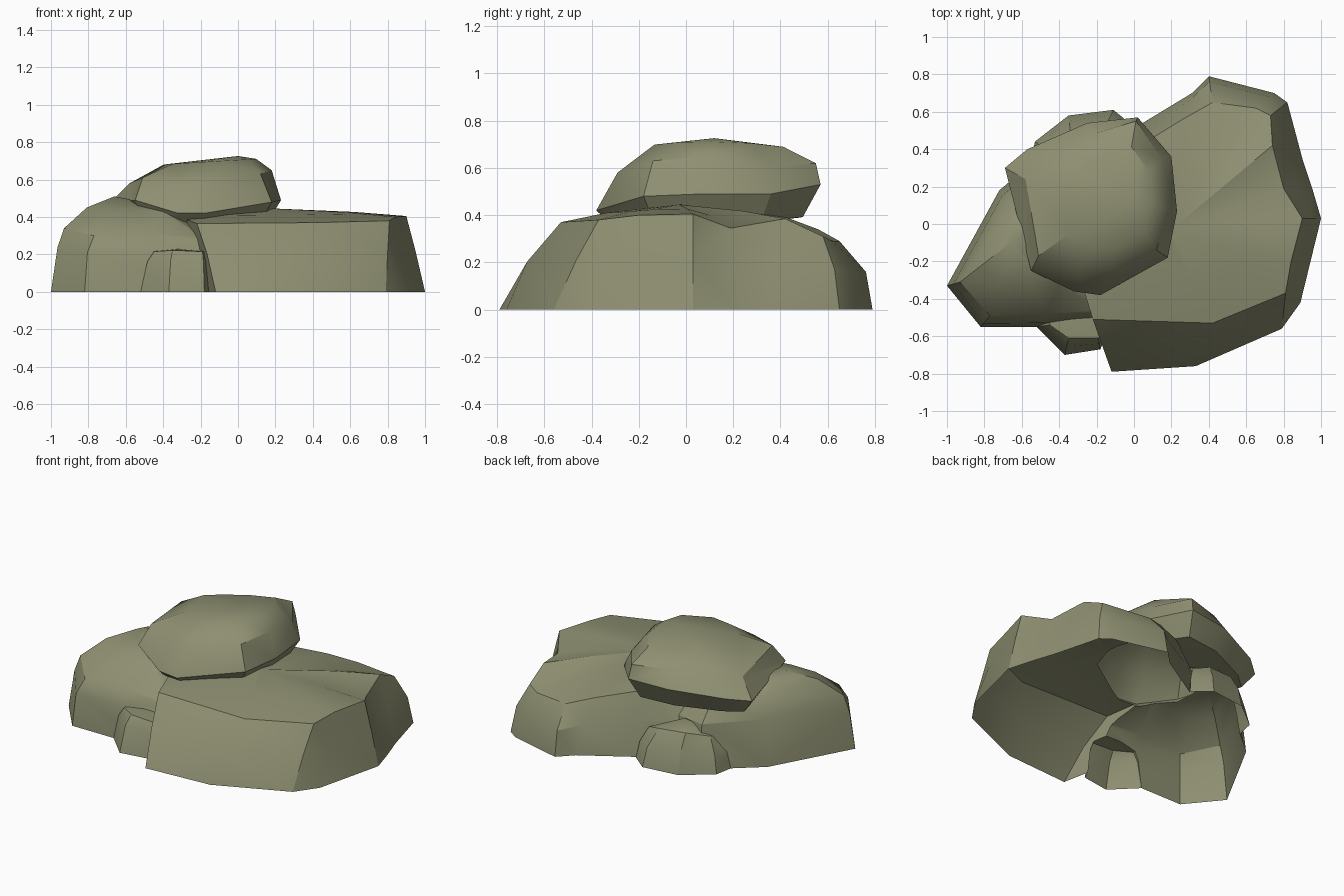
import bpy, bmesh
from mathutils import Vector

if "Cube" in bpy.data.objects:
    bpy.data.objects.remove(bpy.data.objects["Cube"])

stone = bpy.data.materials.new("olive stone")
stone.diffuse_color = (0.27, 0.275, 0.165, 1)
stone.use_nodes = True
stone.node_tree.nodes["Principled BSDF"].inputs["Base Color"].default_value = stone.diffuse_color


def loft(name, rings, top):
    """Closed faceted rock from stacked rings (low to high) and an apex."""
    bm = bmesh.new()
    rows = [[bm.verts.new(p) for p in r] for r in rings]
    n = len(rows[0])
    for a, b in zip(rows, rows[1:]):
        for i in range(n):
            j = (i + 1) % n
            bm.faces.new((a[i], a[j], b[j], b[i]))
    apex = bm.verts.new(top)
    for i in range(n):
        bm.faces.new((rows[-1][i], rows[-1][(i + 1) % n], apex))
    bm.faces.new(rows[0][::-1])
    bmesh.ops.triangulate(bm, faces=[f for f in bm.faces if len(f.verts) > 3])
    bmesh.ops.recalc_face_normals(bm, faces=bm.faces)
    me = bpy.data.meshes.new(name)
    bm.to_mesh(me)
    bm.free()
    me.materials.append(stone)
    ob = bpy.data.objects.new(name, me)
    bpy.context.collection.objects.link(ob)
    return ob


def ground_rock(name, cols, top, depth, run=0.38, rise=0.55, crest=None):
    """Columns are base x, y, rim x, y, z and an optional run of the middle ring."""
    skirt = [(c[0], c[1], -depth) for c in cols]
    base = [(c[0], c[1], 0) for c in cols]
    mid = []
    for c in cols:
        r = c[5] if len(c) > 5 else run
        mid.append((c[0] + (c[2] - c[0]) * r, c[1] + (c[3] - c[1]) * r, c[4] * rise))
    rings = [skirt, base, mid, [c[2:5] for c in cols]]
    if crest:  # extra ring that rounds the top
        t, s = crest
        rings.append([(c[2] + (top[0] - c[2]) * t, c[3] + (top[1] - c[3]) * t,
                       c[4] + (top[2] - c[4]) * s) for c in cols])
    return loft(name, rings, top)


# Broad slab on the right
slab = ground_rock("rock_pile", [
    (-.12, -.79, -.22, -.51, .365, .45), (.33, -.76, .42, -.53, .37), (.79, -.56, .81, -.37, .38, .5),
    (.89, -.42, .84, -.2, .40, .5), (1.0, .03, .90, .03, .405, .52), (.95, .2, .80, .19, .345, .5),
    (.9, .35, .74, .42, .385, .45), (.82, .65, .73, .58, .31, .3), (.75, .7, .65, .62, .29, .25),
    (.4, .79, .42, .65, .29, .2), (.31, .7, .26, .56, .34, .3), (.03, .53, 0, .4, .40),
    (-.2, .4, -.2, .25, .40), (-.28, 0, -.3, 0, .39), (-.19, -.45, -.27, -.35, .385)],
    (.2, -.03, .445), .05, crest=(.4, .55))

# Pointed rock on the left
left = ground_rock("left_rock", [
    (-1, -.33, -.93, -.31, .34, .5), (-.82, -.55, -.77, -.49, .30), (-.5, -.55, -.46, -.48, .31),
    (-.16, -.52, -.18, -.47, .28), (0, -.1, -.12, -.15, .35), (-.1, .35, -.2, .25, .36),
    (-.4, .45, -.4, .3, .40), (-.72, .18, -.66, .1, .43)],
    (-.66, -.1, .51), .06, .3, .7, crest=(.45, .65))

# Small stones tucked in at front and back
front = ground_rock("front_stone", [
    (-.52, -.55, -.45, -.54, .215), (-.37, -.70, -.35, -.61, .222), (-.18, -.67, -.19, -.61, .215),
    (-.13, -.55, -.16, -.53, .215), (-.2, -.4, -.22, -.43, .22), (-.48, -.4, -.44, -.43, .22)],
    (-.32, -.52, .228), .07, .5, .75)
back = ground_rock("back_stone", [
    (0, .52, -.06, .47, .20), (-.11, .61, -.16, .51, .23), (-.35, .58, -.34, .49, .24),
    (-.53, .44, -.45, .39, .21), (-.56, .28, -.48, .28, .18), (-.2, .25, -.22, .3, .23)],
    (-.27, .4, .285), .08, .3, .55)

# Tilted boulder on top: widest ring x, y, z then upper rim x, y, z
cols = [
    (-.69, .3, .47, -.58, .24, .58), (-.57, .40, .49, -.45, .35, .60), (-.25, .54, .52, -.22, .48, .62),
    (.02, .57, .53, .01, .55, .62), (.2, .36, .49, .15, .35, .60), (.23, .07, .49, .18, .08, .65),
    (.18, -.18, .48, .12, -.14, .63), (-.18, -.38, .42, -.13, -.29, .58), (-.32, -.36, .42, -.3, -.28, .58),
    (-.55, -.25, .49, -.51, -.17, .61)]
mid = Vector((-.2, .1))
low = [(*(mid + (Vector(c[:2]) - mid) * .84), .36 + (c[2] - .45) * .4) for c in cols]
high = []
for c in cols:
    x, y = mid + (Vector(c[3:5]) - mid) * .65 + Vector((.05, .02))
    high.append((x, y, .705 + .06 * x - .07 * max(0, y - .2)))
boulder = loft("top_boulder", [low, [c[:3] for c in cols], [c[3:] for c in cols], high],
               (0, .12, .726))

# Merge the rocks into one shell
bpy.context.view_layer.objects.active = slab
for other in (left, front, back, boulder):
    m = slab.modifiers.new("merge", 'BOOLEAN')
    m.operation, m.solver, m.object = 'UNION', 'EXACT', other
    bpy.ops.object.modifier_apply(modifier=m.name)
    bpy.data.objects.remove(other)

# Trim at the ground, leaving the underside open
bm = bmesh.new()
bm.from_mesh(slab.data)
bmesh.ops.bisect_plane(bm, geom=bm.verts[:] + bm.edges[:] + bm.faces[:], dist=1e-5,
                       plane_co=(0, 0, 0), plane_no=(0, 0, 1), clear_inner=True)
for f in bm.faces:
    f.material_index = 0
bm.to_mesh(slab.data)
bm.free()
slab.select_set(True)
bpy.ops.object.shade_smooth_by_angle(angle=0.5)
